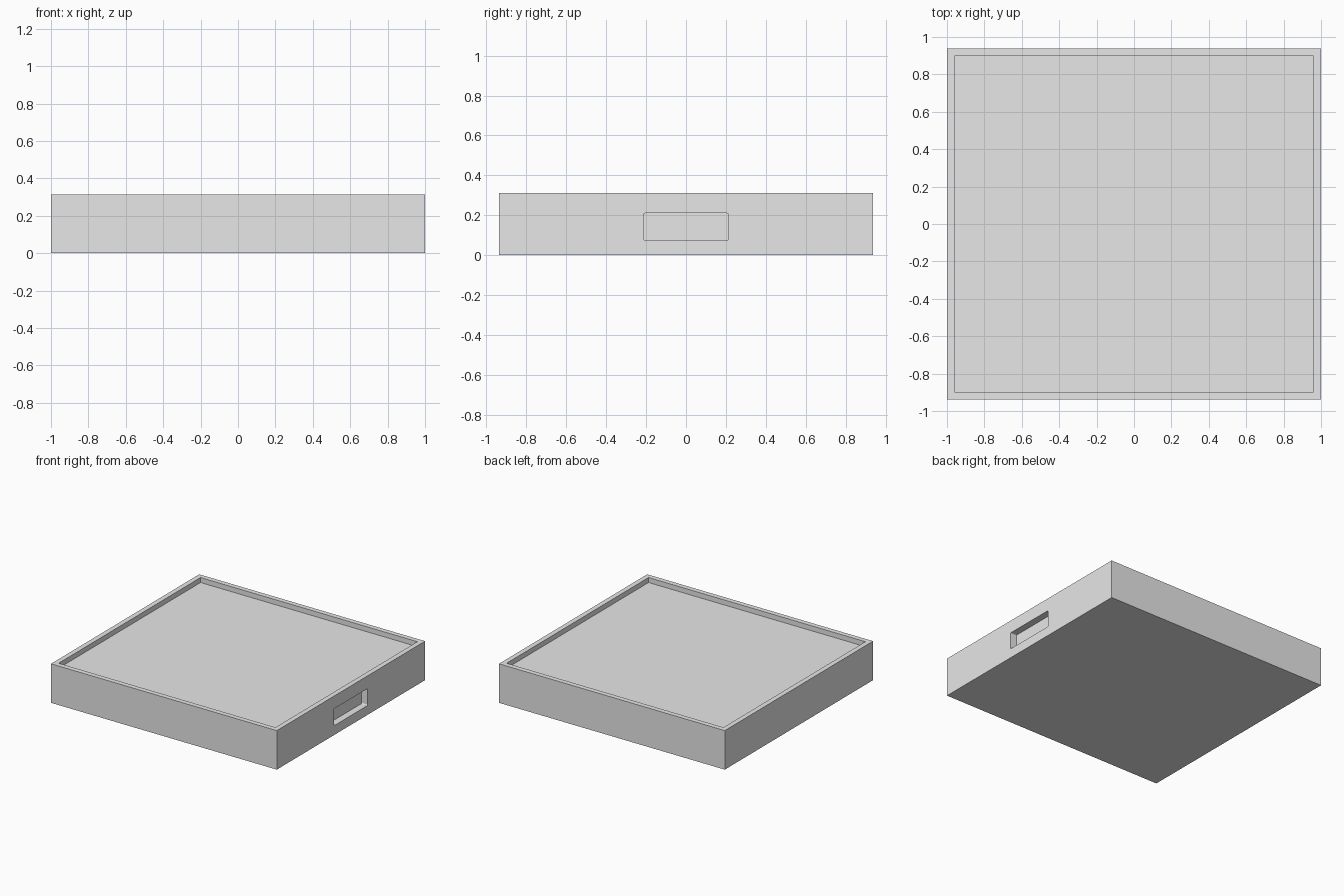
import bpy
import bmesh

cube = bpy.data.objects.get("Cube")
if cube:
    bpy.data.objects.remove(cube, do_unlink=True)

HALF_X, HALF_Y, HEIGHT = 1.0, 0.9375, 0.3125
RIM, TRAY_DEPTH = 0.04, 0.04
SLOT_DEPTH = 0.055

grey = bpy.data.materials.new("light_grey")
grey.use_nodes = True
grey.diffuse_color = (0.8, 0.8, 0.8, 1)
grey.node_tree.nodes["Principled BSDF"].inputs["Base Color"].default_value = (0.8, 0.8, 0.8, 1)


def box(name, low, high, corner=0):
    """Box between two corners, optionally rounding its edges along x."""
    bm = bmesh.new()
    bmesh.ops.create_cube(bm, size=1)
    for v in bm.verts:
        v.co = [(a + b) / 2 + c * (b - a) for a, b, c in zip(low, high, v.co)]
    if corner:
        along_x = [e for e in bm.edges
                   if abs(e.verts[0].co.x - e.verts[1].co.x) > 1e-4]
        bmesh.ops.bevel(bm, geom=along_x, offset=corner, segments=3,
                        profile=0.5, affect='EDGES')
    mesh = bpy.data.meshes.new(name)
    bm.to_mesh(mesh)
    bm.free()
    mesh.materials.append(grey)
    obj = bpy.data.objects.new(name, mesh)
    bpy.context.collection.objects.link(obj)
    return obj


# Solid block
body = box("tray_body", (-HALF_X, -HALF_Y, 0), (HALF_X, HALF_Y, HEIGHT))

# Shallow recess inside the raised rim
recess = box("recess_cutter",
             (RIM - HALF_X, RIM - HALF_Y, HEIGHT - TRAY_DEPTH),
             (HALF_X - RIM, HALF_Y - RIM, HEIGHT + 0.1))

# Finger slot in one side, with slightly rounded corners
slot = box("slot_cutter",
           (HALF_X - SLOT_DEPTH, -0.2125, 0.075),
           (HALF_X + 0.1, 0.2125, 0.21), corner=0.008)

for cutter in (recess, slot):
    mod = body.modifiers.new(cutter.name, 'BOOLEAN')
    mod.operation = 'DIFFERENCE'
    mod.solver = 'EXACT'
    mod.object = cutter
    cutter.hide_render = True
    cutter.hide_set(True)
